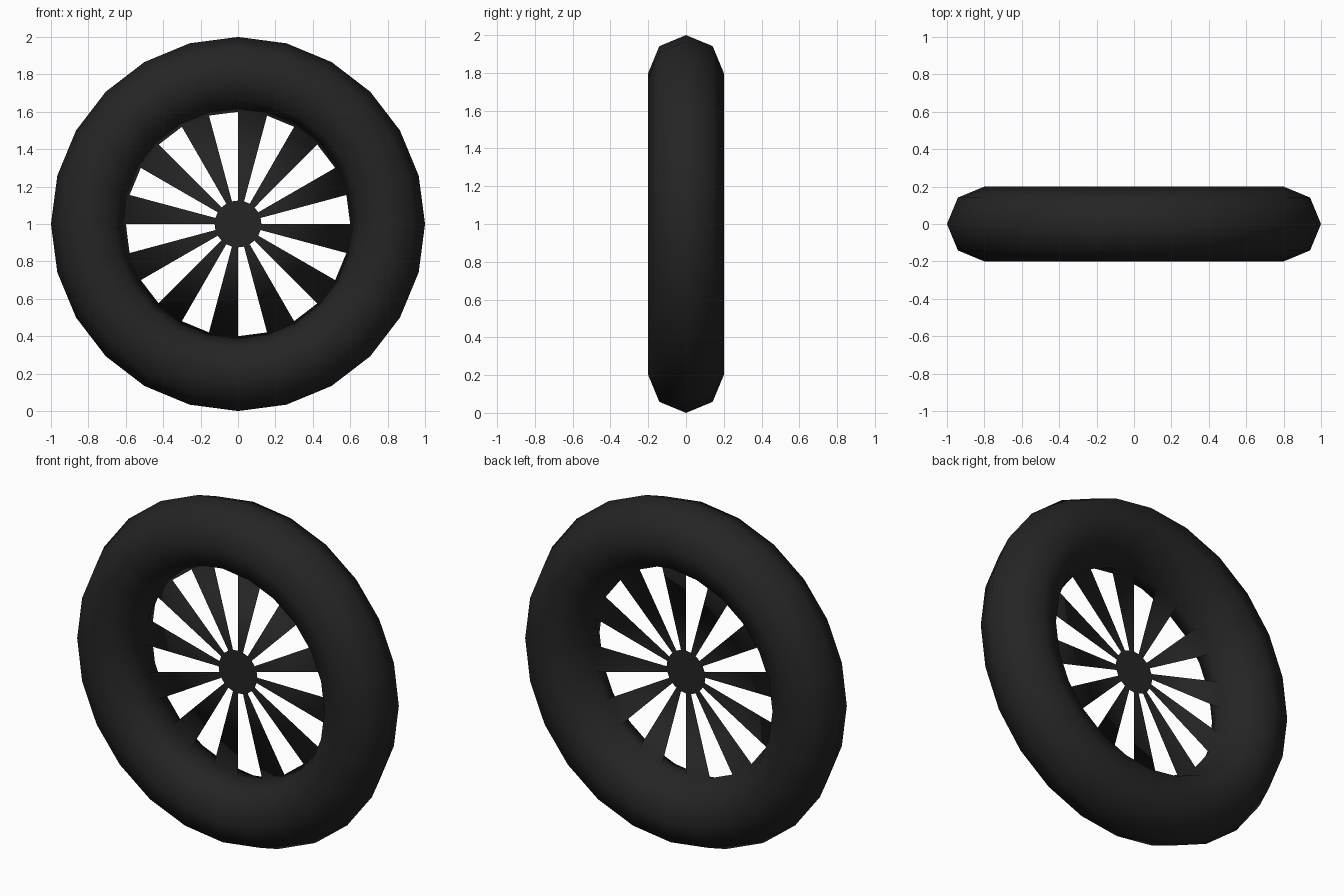
import bpy, bmesh, math

if "Cube" in bpy.data.objects:
    bpy.data.objects.remove(bpy.data.objects["Cube"])

SEG, RING = 24, 8                 # sides around the wheel, sides of the tyre section
MAJOR, MINOR, HUB = 0.8, 0.2, 0.125

black = bpy.data.materials.new("black_rubber")
black.diffuse_color = (0.018, 0.018, 0.018, 1)
black.use_nodes = True
black.node_tree.nodes["Principled BSDF"].inputs["Base Color"].default_value = black.diffuse_color

bm = bmesh.new()


def point(i, r, y):
    """Vertex on the wheel, turning clockwise from the top as seen from the front."""
    a = 2 * math.pi * i / SEG
    return bm.verts.new((r * math.sin(a), y, 1 + r * math.cos(a)))


# Tyre: low-poly ring
tyre = []
for i in range(SEG):
    row = []
    for j in range(RING):
        t = 2 * math.pi * j / RING
        row.append(point(i, MAJOR + MINOR * math.cos(t), MINOR * math.sin(t)))
    tyre.append(row)
for i in range(SEG):
    n = (i + 1) % SEG
    for j in range(RING):
        k = (j + 1) % RING
        bm.faces.new((tyre[i][j], tyre[n][j], tyre[n][k], tyre[i][k]))

# Hub disc in the middle plane
hub = [point(i, HUB, 0) for i in range(SEG)]
bm.faces.new(hub)

# Flat spokes on every second segment, welded to the tyre's inner loop
inner = [row[RING // 2] for row in tyre]
for i in range(0, SEG, 2):
    bm.faces.new((inner[i], inner[i + 1], hub[i + 1], hub[i]))

for f in bm.faces:
    f.smooth = True
mesh = bpy.data.meshes.new("spoked_wheel")
bm.to_mesh(mesh)
bm.free()
mesh.materials.append(black)
bpy.context.collection.objects.link(bpy.data.objects.new("spoked_wheel", mesh))
